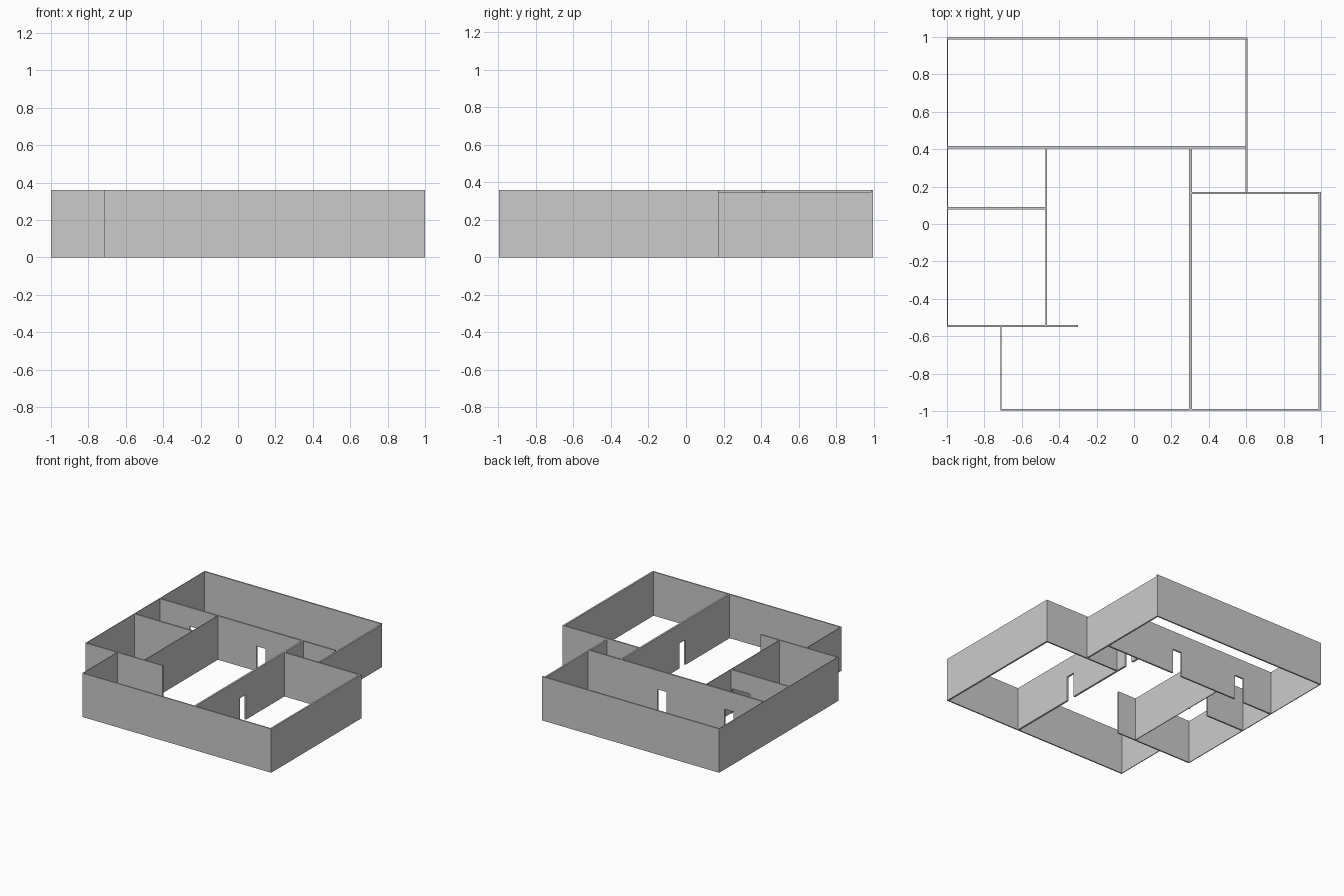
import bpy
import bmesh

if "Cube" in bpy.data.objects:
    bpy.data.objects.remove(bpy.data.objects["Cube"])

HEIGHT = 0.36
DOOR_TOP = 0.205


def wall(name, axis, pos, start, end, thick, doors=(), height=HEIGHT):
    """Wall running along axis, lower face at pos, with floor-level door notches."""
    outline = [(start, 0)]
    for a, b in doors:
        outline += [(a, 0), (a, DOOR_TOP), (b, DOOR_TOP), (b, 0)]
    outline += [(end, 0), (end, height), (start, height)]

    def place(u, z):
        return (u, pos, z) if axis == 'x' else (pos, u, z)

    bm = bmesh.new()
    face = bm.faces.new([bm.verts.new(place(u, z)) for u, z in outline])
    ext = bmesh.ops.extrude_face_region(bm, geom=[face])
    verts = [g for g in ext['geom'] if isinstance(g, bmesh.types.BMVert)]
    shift = (0, thick, 0) if axis == 'x' else (thick, 0, 0)
    bmesh.ops.translate(bm, verts=verts, vec=shift)
    bmesh.ops.recalc_face_normals(bm, faces=bm.faces)
    mesh = bpy.data.meshes.new(name)
    bm.to_mesh(mesh)
    bm.free()
    bpy.context.collection.objects.link(bpy.data.objects.new(name, mesh))


# Outer walls
wall('back_wall', 'x', 0.986, -1, 0.608, 0.012)
wall('left_wall', 'y', -1, -0.55, 0.998, 0.006)
wall('back_right_wall', 'y', 0.595, 0.165, 0.986, 0.013, height=0.347)
wall('side_room_back_wall', 'x', 0.16, 0.31, 1, 0.012)
wall('right_wall', 'y', 0.986, -0.998, 0.16, 0.014)
wall('front_wall', 'x', -0.998, -0.715, 0.986, 0.01)
wall('entry_left_wall', 'y', -0.715, -0.988, -0.55, 0.006)
wall('entry_back_wall', 'x', -0.55, -1, -0.3, 0.011)

# Inner walls with doorways
wall('back_room_divider', 'x', 0.405, -0.994, 0.595, 0.013,
     [(-0.725, -0.642), (-0.115, -0.033)])
wall('side_room_divider', 'y', 0.295, -0.988, 0.405, 0.015,
     [(-0.415, -0.338), (0.262, 0.342)])
wall('small_room_divider', 'y', -0.472, -0.539, 0.405, 0.006)
wall('small_room_partition', 'x', 0.078, -0.994, -0.472, 0.013,
     [(-0.645, -0.48)])
